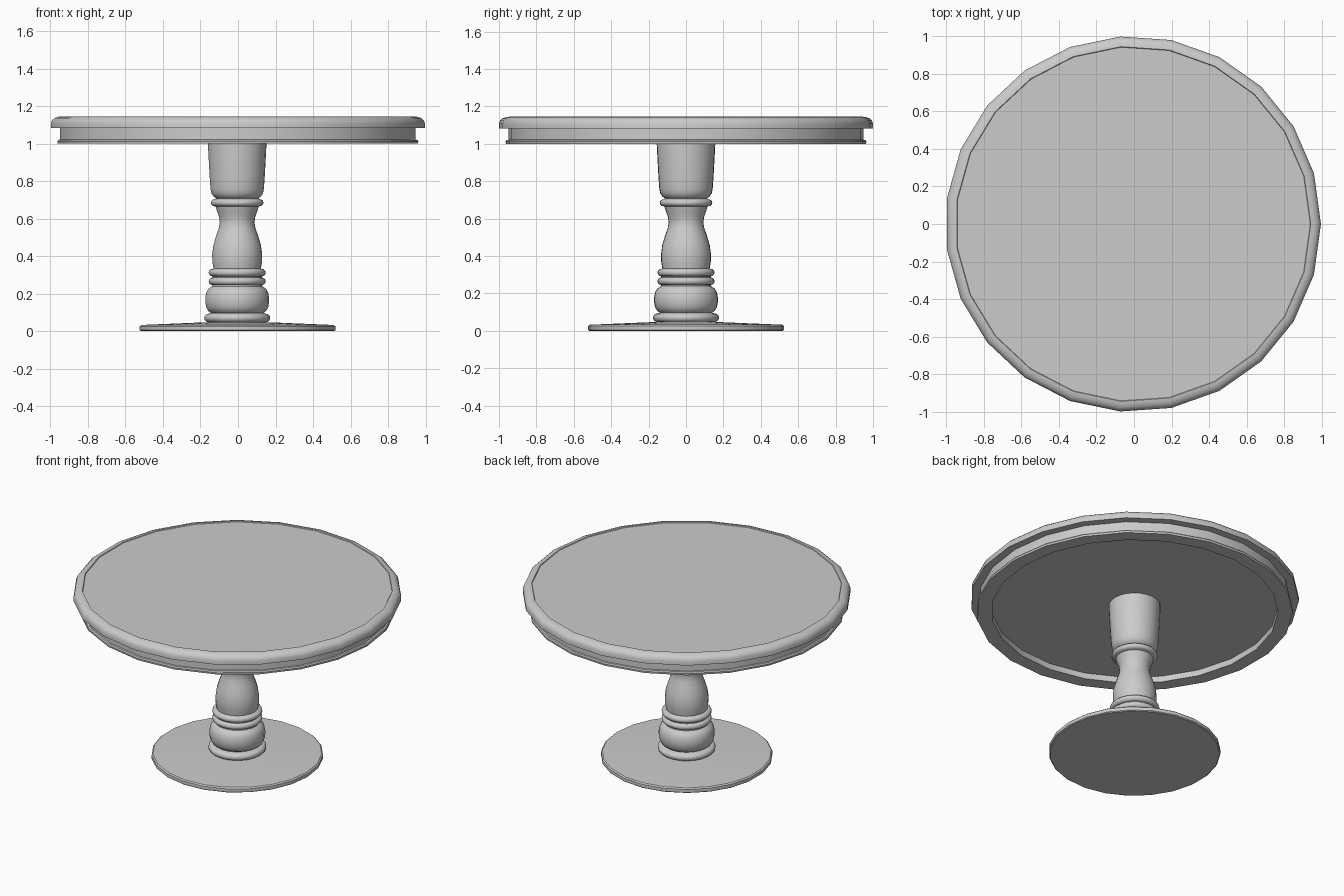
import bpy, bmesh, math

if "Cube" in bpy.data.objects:
    bpy.data.objects.remove(bpy.data.objects["Cube"])

SIDES = 23
SHIFT = -0.005  # odd side count: recentre the bounding box


def lathe(name, profile):
    """Revolve (radius, z) points around z; radius 0 closes the ends."""
    bm = bmesh.new()
    rings = []
    for r, z in profile:
        if r == 0:
            rings.append([bm.verts.new((SHIFT, 0, z))])
        else:
            rings.append([bm.verts.new((SHIFT + r * math.cos(math.tau * i / SIDES),
                                        r * math.sin(math.tau * i / SIDES), z))
                          for i in range(SIDES)])
    for a, b in zip(rings, rings[1:]):
        for i in range(SIDES):
            j = (i + 1) % SIDES
            corners = [a[i % len(a)], a[j % len(a)], b[j % len(b)], b[i % len(b)]]
            bm.faces.new(list(dict.fromkeys(corners)))
    bmesh.ops.recalc_face_normals(bm, faces=bm.faces)
    mesh = bpy.data.meshes.new(name)
    bm.to_mesh(mesh)
    bm.free()
    obj = bpy.data.objects.new(name, mesh)
    bpy.context.collection.objects.link(obj)
    bpy.ops.object.select_all(action='DESELECT')
    bpy.context.view_layer.objects.active = obj
    obj.select_set(True)
    bpy.ops.object.shade_smooth_by_angle(angle=math.radians(35))
    return obj


def bead(r, z0, z1, n=6):
    """Half-round bead bulging to radius r between two heights."""
    h = (z1 - z0) / 2
    return [(r - h + h * math.sin(math.pi * k / n),
             z0 + h - h * math.cos(math.pi * k / n)) for k in range(n + 1)]


# Round top with rolled rim
lathe("table_top", [
    (0, 1.14), (0.945, 1.14), (0.948, 1.145), (0.965, 1.143), (0.983, 1.136),
    (0.996, 1.124), (1.002, 1.108), (1.002, 1.083), (0.94, 1.083),
    (0.94, 1.04), (0, 1.04)])

# Apron ring with a lower lip, open in the middle
apron = [(0.952, 1.09), (0.952, 1.022), (0.962, 1.02), (0.967, 1.012),
         (0.965, 1.0), (0.875, 1.0), (0.875, 1.09)]
lathe("apron", apron + apron[:1])

# Turned column
column = [(0, 0.04), (0.15, 0.04)]
column += bead(0.177, 0.048, 0.093)
column += [(0.14, 0.097), (0.155, 0.108), (0.166, 0.128), (0.171, 0.155),
           (0.171, 0.178), (0.166, 0.205), (0.155, 0.225), (0.135, 0.239)]
column += bead(0.153, 0.246, 0.286)
column += bead(0.153, 0.292, 0.332)
column += [(0.127, 0.334), (0.133, 0.37), (0.134, 0.41), (0.127, 0.46),
           (0.112, 0.51), (0.098, 0.55), (0.093, 0.58), (0.097, 0.61),
           (0.108, 0.64), (0.115, 0.664)]
column += bead(0.141, 0.667, 0.703)
column += [(0.112, 0.708), (0.127, 0.718), (0.138, 0.735), (0.143, 0.76),
           (0.148, 0.83), (0.153, 0.92), (0.157, 1.0), (0.157, 1.05), (0, 1.05)]
lathe("column", column)

# Thin, slightly raised foot plate
lathe("base_plate", [
    (0, 0), (0.518, 0), (0.524, 0.005), (0.524, 0.026), (0.516, 0.033),
    (0.18, 0.047), (0, 0.047)])
